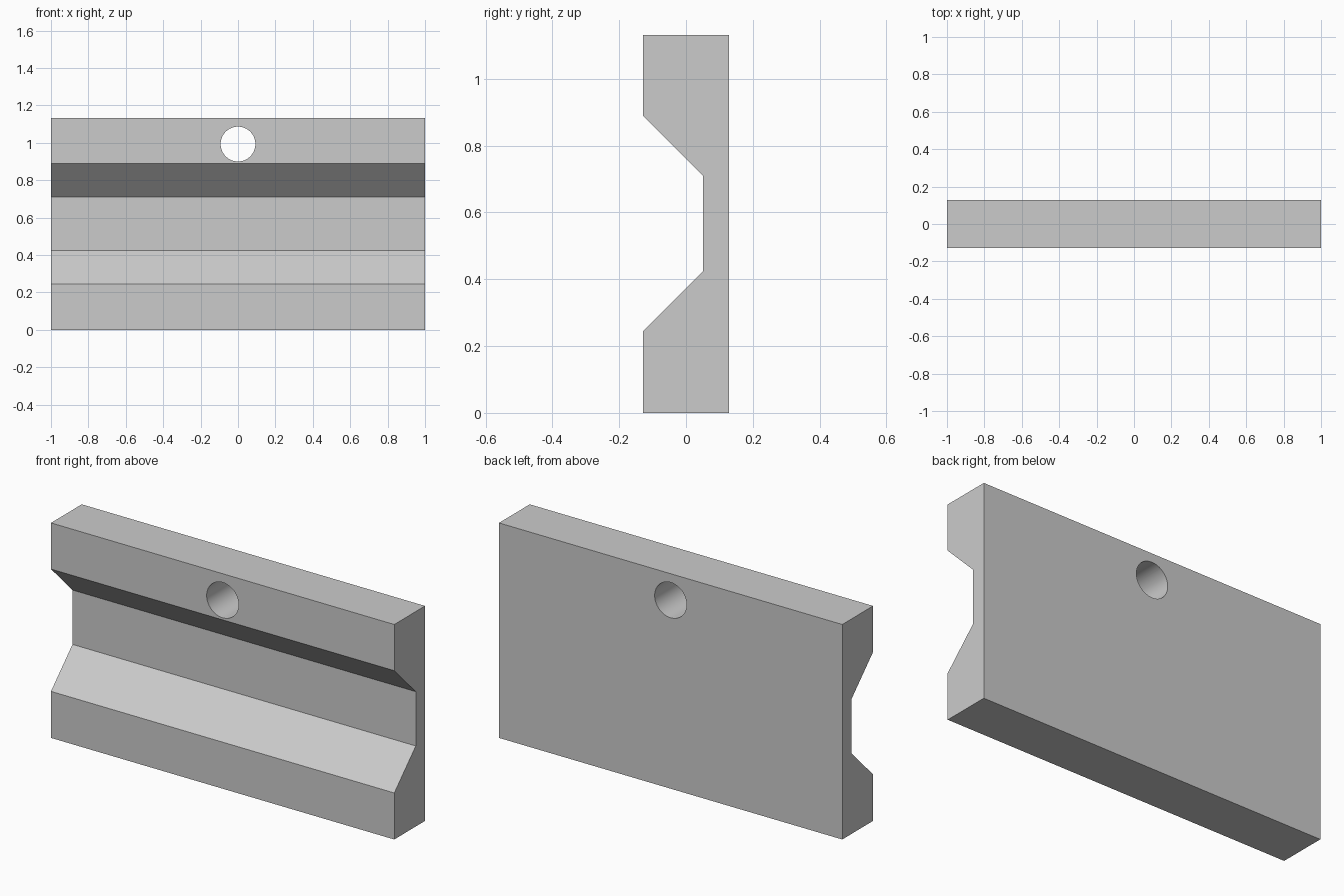
import bpy
import bmesh
from math import radians
from mathutils import Matrix

cube = bpy.data.objects.get("Cube")
if cube:
    bpy.data.objects.remove(cube, do_unlink=True)

HEIGHT = 1.132
HALF_DEPTH = 0.128
HOLE_Z = 0.993

grey = bpy.data.materials.new("plain grey")
grey.use_nodes = True
colour = (0.6, 0.6, 0.6, 1)
grey.diffuse_color = colour
grey.node_tree.nodes["Principled BSDF"].inputs["Base Color"].default_value = colour


def add_object(name, bm):
    bmesh.ops.recalc_face_normals(bm, faces=bm.faces)
    mesh = bpy.data.meshes.new(name)
    bm.to_mesh(mesh)
    bm.free()
    mesh.materials.append(grey)
    obj = bpy.data.objects.new(name, mesh)
    bpy.context.collection.objects.link(obj)
    return obj


def extrude_profile(name, points):
    """Extrude a y-z outline along the full width."""
    bm = bmesh.new()
    face = bm.faces.new([bm.verts.new((-1, y, z)) for y, z in points])
    result = bmesh.ops.extrude_face_region(bm, geom=[face])
    verts = [v for v in result["geom"] if isinstance(v, bmesh.types.BMVert)]
    bmesh.ops.translate(bm, verts=verts, vec=(2, 0, 0))
    return add_object(name, bm)


def cut_prism(target, name, sides, radius, y0, y1):
    """Cut a prism that runs front to back at the hole centre."""
    bm = bmesh.new()
    bmesh.ops.create_cone(bm, cap_ends=True, segments=sides, radius1=radius,
                          radius2=radius, depth=y1 - y0)
    # One corner must point along x, so the hexagon lies flat side up
    corner = max(bm.verts, key=lambda v: v.co.x)
    turn = 0 if abs(corner.co.y) < 0.001 else radians(180 / sides)
    bm.transform(Matrix.Translation((0, (y0 + y1) / 2, HOLE_Z))
                 @ Matrix.Rotation(radians(90), 4, "X")
                 @ Matrix.Rotation(turn, 4, "Z"))
    cutter = add_object(name, bm)
    cutter.hide_render = True
    mod = target.modifiers.new(name, "BOOLEAN")
    mod.operation = "DIFFERENCE"
    mod.solver = "EXACT"
    mod.object = cutter
    bpy.context.view_layer.objects.active = target
    bpy.ops.object.modifier_apply(modifier=mod.name)
    bpy.data.objects.remove(cutter, do_unlink=True)


# Plate with a dovetail-like channel along the front
plate = extrude_profile("grooved_plate", [
    (HALF_DEPTH, 0), (HALF_DEPTH, HEIGHT), (-HALF_DEPTH, HEIGHT),
    (-HALF_DEPTH, 0.889), (0.051, 0.71), (0.051, 0.424),
    (-HALF_DEPTH, 0.245), (-HALF_DEPTH, 0)])

# Hexagonal nut pocket in the back, breaking through the top edge
cut_prism(plate, "nut_pocket", 6, 0.166, -0.068, 0.3)

# Round bolt hole through the front wall
cut_prism(plate, "bolt_hole", 64, 0.093, -0.3, 0.2)

# Smooth the round hole and keep every edge crisp
bpy.ops.object.select_all(action="DESELECT")
plate.select_set(True)
bpy.context.view_layer.objects.active = plate
bpy.ops.object.shade_smooth_by_angle(angle=radians(20))
